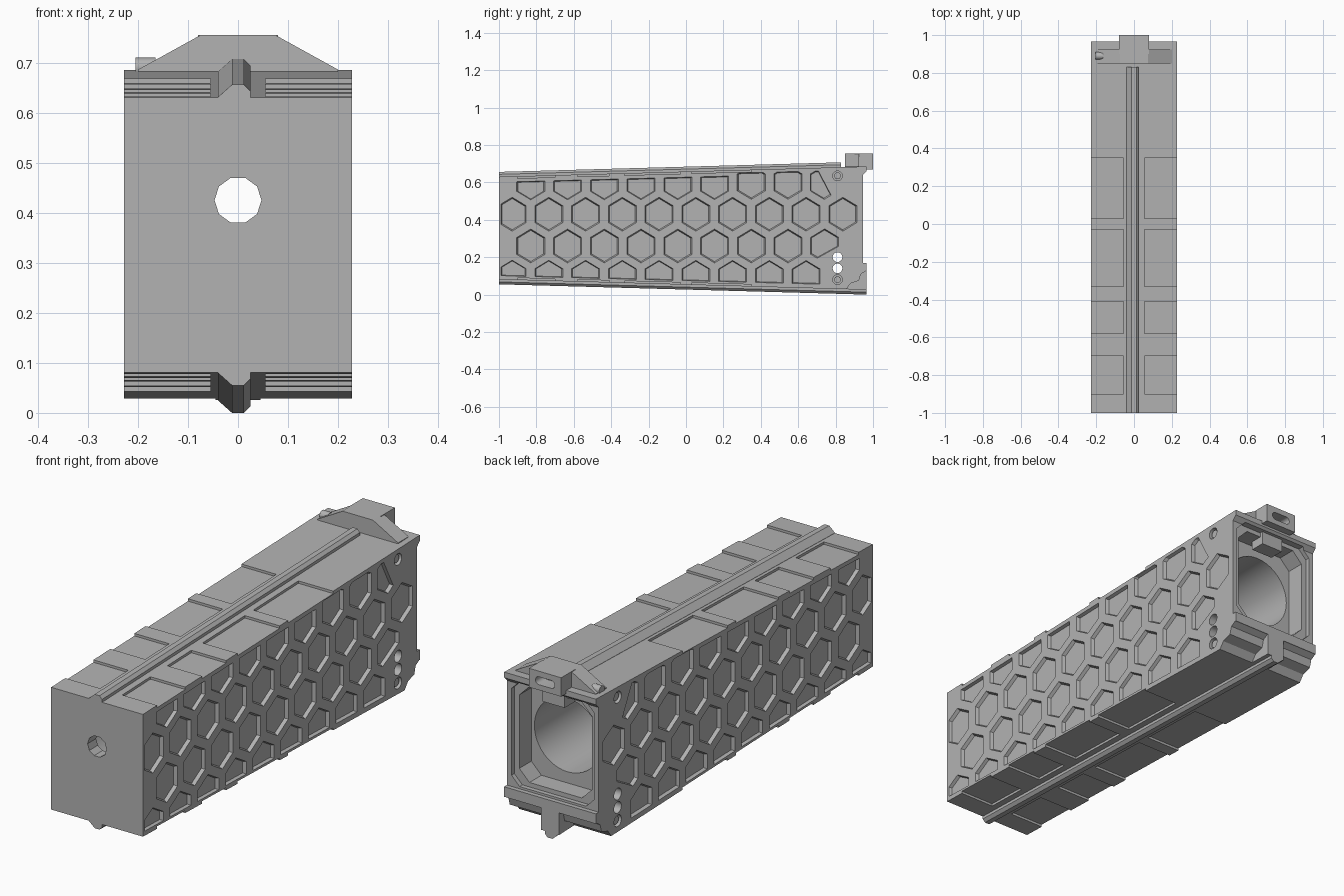
import bpy, bmesh, math

old = bpy.data.objects.get("Cube")
if old:
    bpy.data.objects.remove(old, do_unlink=True)

grey = bpy.data.materials.new("satin_grey")
grey.use_nodes = True
grey.diffuse_color = (0.45, 0.45, 0.45, 1)
grey.node_tree.nodes["Principled BSDF"].inputs["Base Color"].default_value = grey.diffuse_color


def loft(bm, a, b):
    """Closed solid between two matching loops of points."""
    va, vb = [bm.verts.new(p) for p in a], [bm.verts.new(p) for p in b]
    bm.faces.new(va)
    bm.faces.new(vb[::-1])
    for i in range(len(a)):
        j = (i + 1) % len(a)
        bm.faces.new((va[j], va[i], vb[i], vb[j]))


def finish(name, bm):
    bmesh.ops.recalc_face_normals(bm, faces=bm.faces)
    mesh = bpy.data.meshes.new(name)
    bm.to_mesh(mesh)
    bm.free()
    mesh.materials.append(grey)
    obj = bpy.data.objects.new(name, mesh)
    bpy.context.collection.objects.link(obj)
    return obj


def solid(name, *pairs):
    bm = bmesh.new()
    for a, b in pairs:
        loft(bm, a, b)
    return finish(name, bm)


def along_y(pts, y0, y1):
    return [(x, y0, z) for x, z in pts], [(x, y1, z) for x, z in pts]


def along_x(pts, x0, x1):
    return [(x0, y, z) for y, z in pts], [(x1, y, z) for y, z in pts]


def ring(u, v, r, n):
    return [(u + r * math.cos(math.tau * i / n), v + r * math.sin(math.tau * i / n)) for i in range(n)]


def rect(w, z0, z1, c=0.0):
    """Rectangle centred on x, with optional chamfered corners."""
    if not c:
        return [(-w, z0), (w, z0), (w, z1), (-w, z1)]
    return [(-w + c, z0), (w - c, z0), (w, z0 + c), (w, z1 - c),
            (w - c, z1), (-w + c, z1), (-w, z1 - c), (-w, z0 + c)]


def cut(target, cutter):
    mod = target.modifiers.new("cut", "BOOLEAN")
    mod.operation, mod.solver, mod.object = "DIFFERENCE", "EXACT", cutter
    bpy.context.view_layer.objects.active = target
    bpy.ops.object.modifier_apply(modifier=mod.name)
    bpy.data.objects.remove(cutter, do_unlink=True)


def clip(poly, ny, nz, d):
    """Keep the part of a polygon where ny*y + nz*z <= d."""
    out = []
    for p, q in zip(poly, poly[1:] + poly[:1]):
        a, b = ny * p[0] + nz * p[1] - d, ny * q[0] + nz * q[1] - d
        if a <= 0:
            out.append(p)
        if a * b < 0:
            t = a / (a - b)
            out.append((p[0] + t * (q[0] - p[0]), p[1] + t * (q[1] - p[1])))
    return out


W, FRONT, REAR = 0.228, -1.0, 0.965
SLOPE = 0.028


def top(y):
    return 0.658 + SLOPE * y


def low(y):
    return 0.053 - SLOPE * y


# Tapered body
body = solid("body", ([(x, FRONT, z) for x, z in rect(W, low(FRONT), top(FRONT))],
                      [(x, REAR, z) for x, z in rect(W, low(REAR), top(REAR))]))

# Honeycomb pockets on both sides
pockets = []
rows = [(0.6, -0.83, 9), (0.43, -0.93, 10), (0.26, -0.83, 9), (0.09, -0.93, 9)]
for r, (z, y0, count) in enumerate(rows):
    for i in range(count):
        y = y0 + i * 0.1965
        hexa = [(y + 0.081 * sy, z + 0.098 * sz) for sy, sz in
                ((0, 1), (-1, 0.5), (-1, -0.5), (0, -1), (1, -0.5), (1, 0.5))]
        hexa = clip(hexa, -1, 0, 0.994)
        hexa = clip(hexa, -SLOPE, 1, top(0) - (0.012 if y > 0.3 else 0.026))
        hexa = clip(hexa, -SLOPE, -1, -low(0) - 0.018)
        if i == 8 and r == 0:
            hexa = clip(hexa, 0.105, 0.055, 0.111)
        if i == 8 and r == 2:
            hexa = clip(hexa, 0.05, -0.09, 0.018)
        cy = sum(p[0] for p in hexa) / len(hexa)
        cz = sum(p[1] for p in hexa) / len(hexa)
        inner = [(cy + (p[0] - cy) * 0.85, cz + (p[1] - cz) * 0.85) for p in hexa]
        for s in (-1, 1):
            pockets.append(([(s * (W + 0.015), *p) for p in hexa],
                            [(s * (W - 0.015), *p) for p in inner]))
cut(body, solid("pocket_cutter", *pockets))

# Shallow grip recesses across the top and bottom
recesses = []
for y0, y1 in ((-0.9, -0.7), (-0.58, -0.41), (-0.33, -0.03), (0.03, 0.35)):
    for s in (-1, 1):
        for edge, d in ((top, -1), (low, 1)):
            loops = []
            for y, h in ((y0, 0.011), (y1, 0.011)):
                inner, outer = edge(y) + d * h, edge(y) - d * 0.05
                loops.append([(s * 0.055, y, inner), (s * 0.3, y, inner),
                              (s * 0.3, y, outer), (s * 0.055, y, outer)])
            recesses.append(loops)
cut(body, solid("recess_cutter", *recesses))

# Bore, front hole and stepped rear opening
cut(body, solid("bore_cutter", along_y(ring(0, 0.415, 0.165, 40), -0.94, 0.9)))
cut(body, solid("front_hole_cutter", along_y(ring(0, 0.425, 0.047, 10), -1.1, -0.9)))
cut(body, solid("opening_cutter", along_y(rect(0.18, 0.2, 0.63, 0.05), 0.84, 1.1)))
cut(body, solid("rim_cutter", along_y(rect(0.205, 0.18, 0.65, 0.04), 0.925, 1.1)))

# Rear edge set back between two lips, and stepped lower corners beside the post
cut(body, solid("edge_cutter", along_x([(0.945, 0.17), (1.1, 0.17), (1.1, 0.66),
                                        (0.965, 0.66), (0.945, 0.64)], -0.3, 0.3)))
steps = [(1.1, 0.125), (0.96, 0.125), (0.935, 0.11), (0.925, 0.075),
         (0.88, 0.06), (0.85, 0.02), (0.85, -0.1), (1.1, -0.1)]
cut(body, solid("corner_cutter", along_x(steps, 0.045, 0.3), along_x(steps, -0.3, -0.045)))

# Cross holes and screw seats
for z in (0.14, 0.2):
    cut(body, solid("pin_hole_cutter", along_x(ring(0.81, z, 0.026, 20), -0.3, 0.3)))
seats = [along_x(ring(0.81, z, 0.026, 20), s * 0.3, s * 0.208) for z in (0.08, 0.635) for s in (-1, 1)]
cut(body, solid("seat_cutter", *seats))
for z, height in ((0.08, "lower"), (0.635, "upper")):
    for s, side in ((1, "left"), (-1, "right")):
        solid(f"{height}_{side}_screw", along_x(ring(0.81, z, 0.018, 16), s * 0.2, s * 0.22))


# Guide rails with one sloped and one stepped flank
def rail(name, edge, d, y_end):
    shape = [(-0.04, -0.01), (-0.04, 0.001), (-0.012, 0.026), (0.012, 0.026), (0.025, 0.013), (0.025, -0.01)]
    ends = [[(x, y, edge(y) + d * h) for x, h in shape] for y in (FRONT, y_end)]
    solid(name, ends)


rail("top_rail", top, 1, 0.83)
rail("bottom_rail", low, -1, REAR)

# Rear latch: sloped cross bar, slotted block and side pin
solid("latch_bar", along_y([(-0.2, 0.675), (0.2, 0.675), (0.2, 0.686), (0.075, 0.755),
                            (-0.075, 0.755), (-0.2, 0.686)], 0.85, 0.925))
block = solid("latch_block", along_y(rect(0.08, 0.67, 0.755), 0.9, 1.0))
slot = [(x + math.copysign(0.03, x), z) for x, z in
        [(0.018 * math.cos(math.tau * (i + 0.5) / 16), 0.712 + 0.018 * math.sin(math.tau * (i + 0.5) / 16))
         for i in range(16)]]
cut(block, solid("slot_cutter", along_y(slot, 0.94, 1.1)))
solid("latch_tongue", along_y(rect(0.055, 0.59, 0.68), 0.87, 0.94))
solid("latch_pin", along_x(ring(0.89, 0.69, 0.02, 16), -0.205, -0.165))

# Smooth curved surfaces, keep hard edges
for obj in bpy.context.collection.objects:
    if obj.type == "MESH" and grey.name in obj.data.materials:
        bpy.ops.object.select_all(action="DESELECT")
        obj.select_set(True)
        bpy.context.view_layer.objects.active = obj
        bpy.ops.object.shade_smooth_by_angle(angle=math.radians(25))
